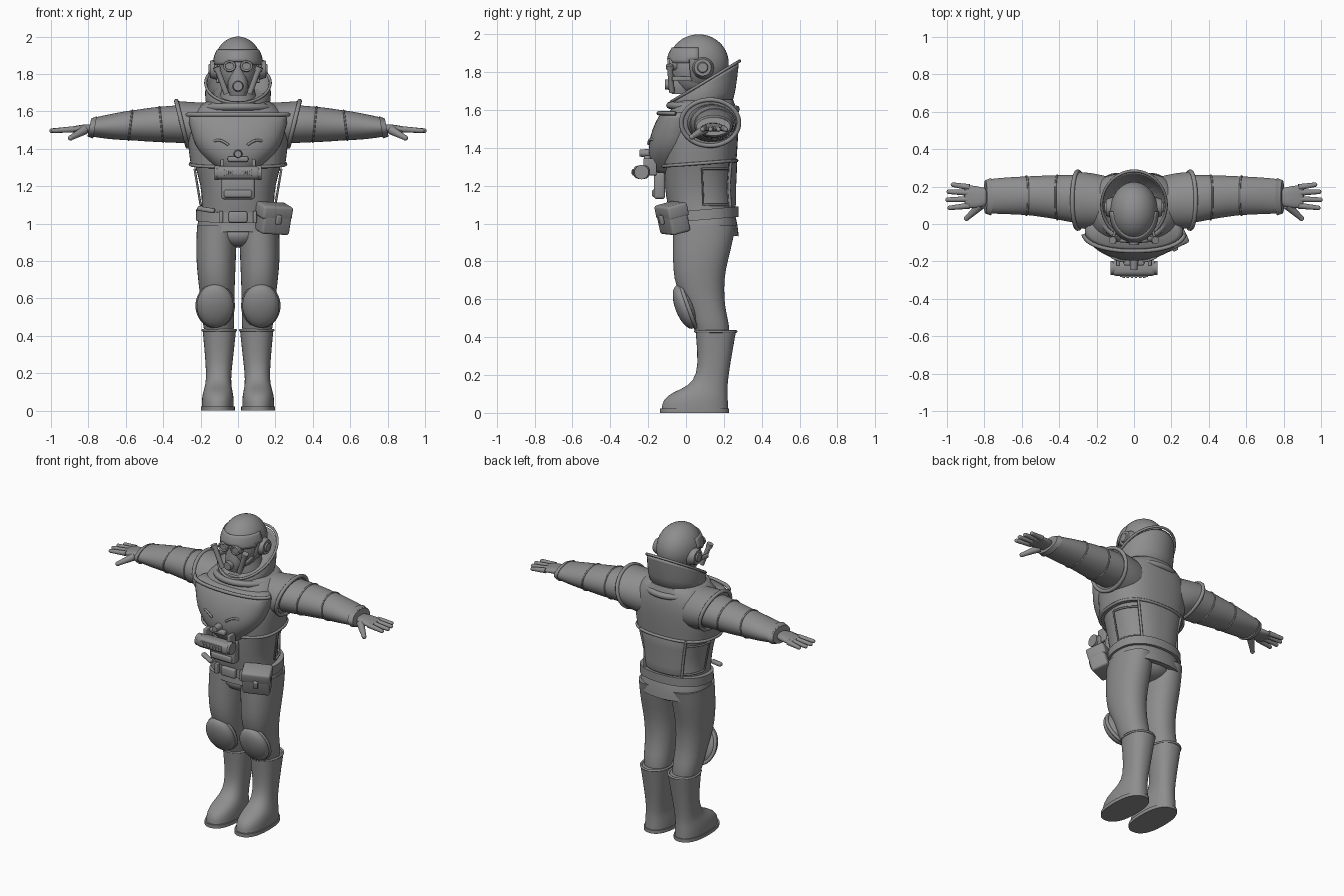
import bpy, bmesh, math
from mathutils import Vector, Matrix, Euler

cube = bpy.data.objects.get("Cube")
if cube:
    bpy.data.objects.remove(cube, do_unlink=True)

grey = bpy.data.materials.new("suit grey")
grey.use_nodes = True
COLOUR = (0.27, 0.27, 0.27, 1)
grey.diffuse_color = COLOUR
next(n for n in grey.node_tree.nodes if n.type == 'BSDF_PRINCIPLED').inputs["Base Color"].default_value = COLOUR


def finish(obj, mirror=False, subsurf=0, solid=0, angle=55):
    """Material, shading and modifiers shared by every part."""
    obj.data.materials.clear()
    obj.data.materials.append(grey)
    bpy.ops.object.select_all(action='DESELECT')
    obj.select_set(True)
    bpy.context.view_layer.objects.active = obj
    bpy.ops.object.shade_smooth_by_angle(angle=math.radians(angle))
    if solid:
        obj.modifiers.new("thickness", 'SOLIDIFY').thickness = solid
    if subsurf:
        mod = obj.modifiers.new("smooth", 'SUBSURF')
        mod.levels = mod.render_levels = subsurf
    if mirror:
        obj.modifiers.new("mirror", 'MIRROR')
    return obj


def from_bmesh(name, bm, **kw):
    bmesh.ops.recalc_face_normals(bm, faces=bm.faces)
    mesh = bpy.data.meshes.new(name)
    bm.to_mesh(mesh)
    bm.free()
    obj = bpy.data.objects.new(name, mesh)
    bpy.context.collection.objects.link(obj)
    return finish(obj, **kw)


def level(z, front, back, half, tilt=0, cx=0):
    """Horizontal section: centre and two axes."""
    return Vector((cx, (front + back) / 2, z)), Vector((half, 0, 0)), Vector((0, (back - front) / 2, tilt))


def slice_x(x, front, back, low, high, lean=0):
    """Upright section across an arm."""
    return Vector((x, (front + back) / 2, (low + high) / 2)), Vector((0, (back - front) / 2, 0)), Vector((lean, 0, (high - low) / 2))


def section(ring, sides, power=2, arc=None):
    c, u, v = ring
    a, b = arc or (0, math.tau)
    count = sides + 1 if arc else sides
    bend = lambda t: math.copysign(abs(t) ** (2 / power), t)
    angles = [a + (b - a) * i / sides for i in range(count)]
    return [c + u * bend(math.cos(t)) + v * bend(math.sin(t)) for t in angles]


def loft(name, rings, sides=24, power=2, arc=None, hard=True, subsurf=1, **kw):
    """Skin a row of sections; closed ones get creased end caps."""
    bm = bmesh.new()
    crease = bm.edges.layers.float.new("crease_edge")
    rows = [[bm.verts.new(p) for p in section(r, sides, power, arc)] for r in rings]
    n = len(rows[0])
    for low, high in zip(rows, rows[1:]):
        for i in range(n - 1 if arc else n):
            j = (i + 1) % n
            bm.faces.new((low[i], low[j], high[j], high[i]))
    if not arc:
        for row in (rows[0], rows[-1]):
            for e in bm.faces.new(row).edges:
                e[crease] = 1 if hard else 0
    return from_bmesh(name, bm, subsurf=subsurf, **kw)


def box(name, centre, size, turn=(0, 0, 0), bevel=0.01, **kw):
    bm = bmesh.new()
    bmesh.ops.create_cube(bm, size=1, matrix=Matrix.LocRotScale(Vector(centre), Euler(turn), Vector(size)))
    bmesh.ops.bevel(bm, geom=bm.edges[:], offset=bevel, segments=3, profile=0.5, affect='EDGES')
    return from_bmesh(name, bm, **kw)


def ball(name, centre, radii, turn=(0, 0, 0), keep=None, **kw):
    bm = bmesh.new()
    bmesh.ops.create_uvsphere(bm, u_segments=40, v_segments=28, radius=1,
                              matrix=Matrix.LocRotScale(Vector(centre), Euler(turn), Vector(radii)))
    if keep:
        drop = [f for f in bm.faces if not keep(f.calc_center_median())]
        bmesh.ops.delete(bm, geom=drop, context='FACES')
    return from_bmesh(name, bm, **kw)


def rod(name, start, end, r1, r2=None, **kw):
    a, b = Vector(start), Vector(end)
    bm = bmesh.new()
    turn = (b - a).to_track_quat('Z', 'Y').to_matrix().to_4x4()
    bmesh.ops.create_cone(bm, cap_ends=True, segments=20, radius1=r1, radius2=r2 or r1, depth=(b - a).length,
                          matrix=Matrix.Translation((a + b) / 2) @ turn)
    return from_bmesh(name, bm, **kw)


def tube(name, points, radius, closed=False, **kw):
    curve = bpy.data.curves.new(name, 'CURVE')
    curve.dimensions = '3D'
    curve.bevel_depth, curve.bevel_resolution = radius, 2
    curve.use_fill_caps = True
    spline = curve.splines.new('POLY')
    spline.points.add(len(points) - 1)
    for p, co in zip(spline.points, points):
        p.co = (*co, 1)
    spline.use_cyclic_u = closed
    obj = bpy.data.objects.new(name, curve)
    bpy.context.collection.objects.link(obj)
    bpy.ops.object.select_all(action='DESELECT')
    obj.select_set(True)
    bpy.context.view_layer.objects.active = obj
    bpy.ops.object.convert(target='MESH')
    return finish(bpy.context.view_layer.objects.active, **kw)


def hoop(name, ring, radius, power=2, **kw):
    return tube(name, section(ring, 48, power), radius, closed=True, **kw)


# Boots
loft("sole", [level(0, -.14, .23, .092, cx=.108), level(.022, -.14, .23, .092, cx=.108)], power=2.4, mirror=True)
loft("boot", [level(.02, -.13, .225, .086, cx=.108), level(.07, -.125, .222, .086, cx=.108),
              level(.11, -.07, .22, .077, cx=.107), level(.14, .01, .22, .069, cx=.105),
              level(.2, .06, .225, .067, cx=.103), level(.32, .06, .245, .079, cx=.1),
              level(.43, .05, .265, .09, cx=.1)], power=2.3, mirror=True)
hoop("boot_rim", level(.43, .05, .265, .089, cx=.1), .007, mirror=True)

# Trousers and knee pads
loft("trouser_leg", [level(.4, .06, .23, .075, cx=.1), level(.47, .03, .23, .086, cx=.105),
                     level(.55, .005, .207, .088, cx=.108), level(.66, -.055, .2, .096, cx=.113),
                     level(.76, -.07, .21, .104, cx=.117), level(.87, -.07, .24, .109, cx=.117),
                     level(.99, -.07, .265, .108, cx=.112)], power=2.2, mirror=True)
loft("pelvis", [level(.87, -.02, .19, .07), level(.92, -.06, .25, .17), level(1, -.07, .265, .215)], hard=False)
ball("knee_pad", (.122, -.005, .56), (.098, .052, .122), (.36, 0, 0), mirror=True)
hoop("knee_pad_rim", (Vector((.122, .012, .56)), Vector((.095, 0, 0)), Vector((0, -.04, .108))), .011, mirror=True)

# Jacket body, hem and belt
loft("jacket", [level(1, -.075, .262, .205), level(1.1, -.1, .25, .192), level(1.2, -.115, .245, .198),
                level(1.34, -.125, .255, .24)], power=2.3)
loft("jacket_hem", [level(.945, -.08, .28, .222, -.012), level(.99, -.077, .275, .222), level(1.05, -.075, .26, .205)], power=2.3)
loft("belt", [level(1.02, -.09, .28, .228, .016), level(1.075, -.09, .28, .226, .016)], power=2.3)
box("belt_buckle", (0, -.095, 1.035), (.1, .03, .06))
box("belt_loop", (.09, -.088, 1.035), (.02, .03, .065), bevel=.005, mirror=True)
box("belt_clip", (-.17, -.075, 1.075), (.1, .03, .025), (0, .15, -.4))

# Belt pouch with flap
TURN = (.25, .05, .45)
box("pouch", (.19, -.07, 1.025), (.165, .11, .15), TURN, .015)
box("pouch_flap", (.192, -.076, 1.068), (.175, .12, .075), TURN, .015)
box("pouch_clasp", (.218, -.13, 1.02), (.03, .02, .05), TURN, .006)

# Vest with hem and back panel
loft("vest", [level(1.315, -.13, .268, .255, .015), level(1.42, -.135, .275, .27), level(1.52, -.125, .28, .275),
              level(1.6, -.085, .272, .25), level(1.655, -.05, .25, .17)], power=2.5)
hoop("vest_hem", level(1.318, -.13, .268, .255, .015), .009, 2.5)
BACK = (math.radians(52), math.radians(128))
panel = [level(1.08, -.1, .268, .2), level(1.2, -.12, .262, .21), level(1.34, -.13, .275, .25)]
loft("vest_back_panel", panel, arc=BACK, power=2.4, solid=.02)
tube("vest_back_edge", [section(r, 24, 2.4, BACK)[0] for r in panel], .008, mirror=True)
low_edge = section(level(1.1, -.1, .258, .2), 24, 2.3, (.05, math.pi / 3))
high_edge = section(level(1.29, -.12, .26, .232), 24, 2.3, (.05, math.pi / 3))
tube("back_cutout_trim", low_edge + high_edge[::-1], .006, closed=True, mirror=True)

# Shoulders
loft("shoulder", [slice_x(.12, -.03, .25, 1.38, 1.645), slice_x(.22, -.03, .275, 1.39, 1.65, .015),
                  slice_x(.3, -.025, .28, 1.41, 1.657, .03)], mirror=True)
hoop("armhole_rim", slice_x(.3, -.025, .28, 1.412, 1.655, .03), .012, mirror=True)

# Sleeves and cuffs
loft("sleeve", [slice_x(.2, 0, .26, 1.43, 1.63), slice_x(.33, .005, .265, 1.43, 1.635),
                slice_x(.4, .022, .262, 1.435, 1.627), slice_x(.48, .035, .26, 1.437, 1.62),
                slice_x(.565, .047, .256, 1.445, 1.605), slice_x(.585, .047, .255, 1.445, 1.605),
                slice_x(.69, .053, .25, 1.45, 1.585), slice_x(.78, .055, .24, 1.465, 1.565)], mirror=True)
for x, ring in (("upper", slice_x(.41, .024, .261, 1.436, 1.625, .01)), ("elbow", slice_x(.575, .047, .256, 1.446, 1.605, -.01))):
    hoop(x + "_sleeve_seam", ring, .005, mirror=True)
loft("cuff", [slice_x(.765, .045, .247, 1.455, 1.575, -.01), slice_x(.795, .055, .235, 1.465, 1.562, -.01)], mirror=True)

# Hands
loft("palm", [slice_x(.77, .1, .19, 1.485, 1.535), slice_x(.83, .085, .2, 1.487, 1.53),
              slice_x(.885, .085, .21, 1.487, 1.52), slice_x(.91, .09, .205, 1.49, 1.515)], power=2.5, mirror=True, hard=False)
for i, (y, reach) in enumerate(((.098, .985), (.133, .997), (.167, .99), (.197, .968))):
    tip = (reach, y + (y - .145) * .25, 1.497)
    rod("finger", (.88, y, 1.504), tip, .0165, .012, mirror=True)
    ball("fingertip", tip, (.012, .012, .012), mirror=True)
rod("thumb", (.82, .1, 1.5), (.895, .03, 1.458), .024, .013, mirror=True)
ball("thumb_tip", (.895, .03, 1.458), (.014, .014, .014), mirror=True)

# Chest plate with vents
loft("chest_plate", [level(1.265, -.15, .04, .09), level(1.3, -.18, .06, .125), level(1.35, -.198, .07, .18),
                     level(1.42, -.2, .08, .235), level(1.5, -.18, .08, .255), level(1.57, -.145, .06, .275),
                     level(1.59, -.125, .05, .24)], mirror=False, power=2.2)
tube("chest_plate_lip", section(level(1.583, -.145, .06, .272), 24, 2.2, (math.pi * 1.03, math.pi * 1.97)), .011)
for row in range(3):
    arc = [(.05 + .085 * t, -.198 + .028 * row + .035 * t * t, 1.42 + .035 * row + .026 * math.sin(2.4 * t))
           for t in (i / 8 for i in range(9))]
    tube("chest_vent", arc, .007, mirror=True)

# Breathing unit on the chest
box("unit_base", (0, -.14, 1.2), (.18, .06, .14), bevel=.015)
box("unit_lower_bar", (0, -.165, 1.16), (.15, .03, .04))
box("unit_body", (0, -.235, 1.272), (.24, .085, .07), bevel=.025)
rod("unit_end_cap", (.1, -.235, 1.272), (.125, -.235, 1.272), .038, mirror=True)
box("unit_faceplate", (0, -.278, 1.272), (.15, .012, .035), bevel=.004)
for i in range(6):
    box("unit_key", (-.055 + .022 * i, -.284, 1.272), (.012, .01, .018), bevel=.002)
box("unit_bracket", (.085, -.19, 1.3), (.02, .07, .09), bevel=.006, mirror=True)
box("valve_block", (0, -.205, 1.345), (.11, .035, .03))
rod("valve_knob", (0, -.19, 1.372), (0, -.245, 1.372), .024, .018)

# Neck ring and flared collar
hoop("neck_ring", level(1.615, -.085, .265, .185, -.01), .02)
loft("neck", [level(1.58, -.02, .2, .12), level(1.74, -.01, .18, .085)])
loft("collar", [level(1.6, -.06, .25, .165, .01), level(1.66, -.085, .262, .18, .04),
                level(1.75, -.078, .285, .176, .108), level(1.75, -.066, .273, .165, .105),
                level(1.68, -.06, .24, .155, .04)], hard=False)
hoop("collar_rim", level(1.752, -.078, .284, .173, .108), .008)

# Head, helmet and ear cups
HEAD = (0, .067, 1.85)
ball("head", (0, .055, 1.82), (.105, .135, .145))
ball("helmet", HEAD, (.128, .158, .15), keep=lambda p: p.z > 1.875 or (p.y > .02 and p.z > 1.73), solid=.012)
ball("helmet_brow", HEAD, (.134, .168, .15), solid=.012,
     keep=lambda p: p.y < .06 and 1.865 + .3 * max(0, p.y) < p.z + .1 * abs(p.x) and p.z < 1.925)
rod("ear_cup", (.1, .088, 1.825), (.15, .088, 1.825), .062, .045, mirror=True)
rod("ear_cup_cap", (.148, .088, 1.825), (.158, .088, 1.825), .03, .025, mirror=True)

# Goggles and breathing mask
rod("goggle", (.042, -.05, 1.842), (.045, -.092, 1.842), .034, .03, mirror=True)
hoop("goggle_rim", (Vector((.045, -.092, 1.842)), Vector((.028, 0, 0)), Vector((0, 0, .024))), .006, mirror=True)
loft("mask", [level(1.685, -.075, .02, .045), level(1.73, -.095, .03, .06), level(1.79, -.09, .03, .05),
              level(1.84, -.085, .03, .018)], power=2.5)
rod("mask_filter", (0, -.08, 1.735), (0, -.112, 1.735), .03, .025)
rod("mask_tube", (.062, -.075, 1.695), (.11, -.085, 1.825), .015, mirror=True)
rod("mask_tube_cap", (.108, -.085, 1.818), (.115, -.087, 1.838), .02, mirror=True)
box("mask_strap", (.095, 0, 1.765), (.015, .15, .025), (0, 0, .2), .005, mirror=True)
